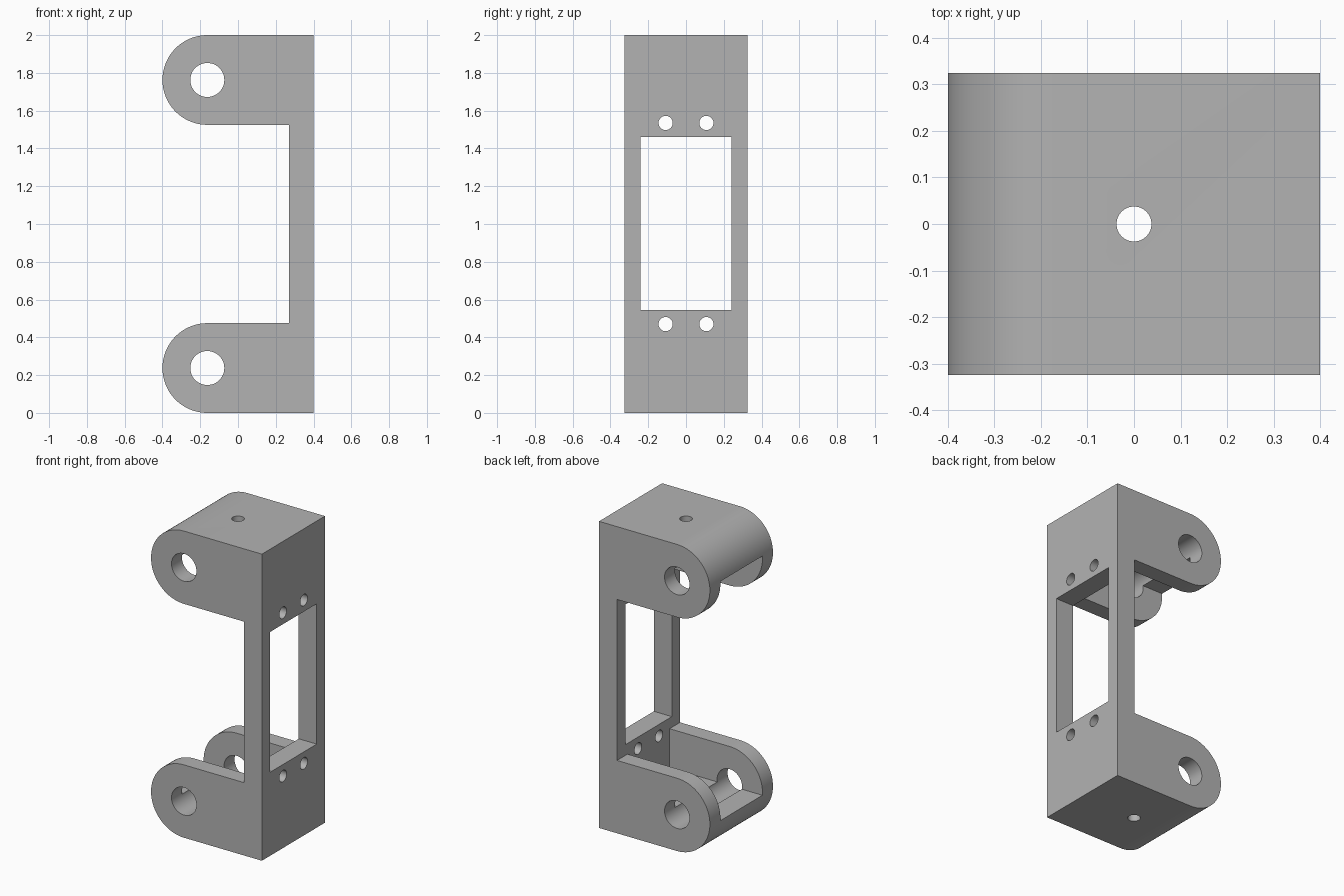
import bpy, bmesh
from math import pi, sin, cos
from mathutils import Matrix, Vector

if "Cube" in bpy.data.objects:
    bpy.data.objects.remove(bpy.data.objects["Cube"], do_unlink=True)

grey = bpy.data.materials.new("plain grey")
grey.use_nodes = True
colour = (0.45, 0.45, 0.45, 1)
grey.diffuse_color = colour
grey.node_tree.nodes["Principled BSDF"].inputs["Base Color"].default_value = colour

HEIGHT, HALF_X, HALF_Y = 2.0, 0.4, 0.325
R = 0.2375                 # ear radius
EAR_X = R - HALF_X         # ear centre
PLATE_X = 0.27             # inner face of the back plate
LOW, HIGH = R, HEIGHT - R  # ear centre heights


def make_object(name, bm):
    bmesh.ops.recalc_face_normals(bm, faces=bm.faces)
    mesh = bpy.data.meshes.new(name)
    bm.to_mesh(mesh)
    bm.free()
    obj = bpy.data.objects.new(name, mesh)
    bpy.context.collection.objects.link(obj)
    return obj


def box(name, low, high):
    low, high = Vector(low), Vector(high)
    bm = bmesh.new()
    size = Matrix.Diagonal((high - low).to_4d())
    bmesh.ops.create_cube(bm, size=1, matrix=Matrix.Translation((low + high) / 2) @ size)
    return make_object(name, bm)


def rod(name, centre, radius, depth, axis):
    turn = {"x": Matrix.Rotation(pi / 2, 4, "Y"), "y": Matrix.Rotation(pi / 2, 4, "X"),
            "z": Matrix.Identity(4)}[axis]
    bm = bmesh.new()
    bmesh.ops.create_cone(bm, cap_ends=True, segments=48, radius1=radius, radius2=radius,
                          depth=depth, matrix=Matrix.Translation(centre) @ turn)
    return make_object(name, bm)


def ear_arc(z):
    # half circle from the upper tangent round to the lower one
    steps = 40
    angles = [pi / 2 + pi * i / steps for i in range(steps + 1)]
    return [(EAR_X + R * cos(a), z + R * sin(a)) for a in angles]


# C-shaped side profile extruded across the width
outline = [(HALF_X, HEIGHT)] + ear_arc(HIGH) + [(PLATE_X, HIGH - R), (PLATE_X, LOW + R)]
outline += ear_arc(LOW) + [(HALF_X, 0)]
bm = bmesh.new()
face = bm.faces.new([bm.verts.new((x, -HALF_Y, z)) for x, z in outline])
extruded = bmesh.ops.extrude_face_region(bm, geom=[face])
moved = [v for v in extruded["geom"] if isinstance(v, bmesh.types.BMVert)]
bmesh.ops.translate(bm, verts=moved, vec=(0, 2 * HALF_Y, 0))
bracket = make_object("servo_bracket", bm)
bracket.data.materials.append(grey)

# Cutters: pocket between the ears, plate window, pivot bores, screw holes
cutters = [
    box("pocket_cutter", (-0.6, -0.217, 0.22), (PLATE_X, 0.217, 1.78)),
    box("window_cutter", (0.1, -0.24, 0.545), (0.6, 0.24, 1.46)),
    rod("centre_hole_cutter", (0, 0, 1), 0.0375, 3, "z"),
]
for z in (LOW, HIGH):
    cutters.append(rod("pivot_cutter", (EAR_X, 0, z), 0.09, 1, "y"))
for z in (0.47, 1.535):
    for y in (-0.108, 0.108):
        cutters.append(rod("screw_cutter", (0.4, y, z), 0.0375, 0.5, "x"))

bpy.context.view_layer.objects.active = bracket
for cutter in cutters:
    cutter.hide_render = True
    mod = bracket.modifiers.new(cutter.name, "BOOLEAN")
    mod.operation = "DIFFERENCE"
    mod.solver = "EXACT"
    mod.object = cutter
    bpy.ops.object.modifier_apply(modifier=mod.name)
for cutter in cutters:
    bpy.data.objects.remove(cutter, do_unlink=True)

bpy.ops.object.select_all(action="DESELECT")
bracket.select_set(True)
bpy.ops.object.shade_smooth_by_angle(angle=pi / 6)
